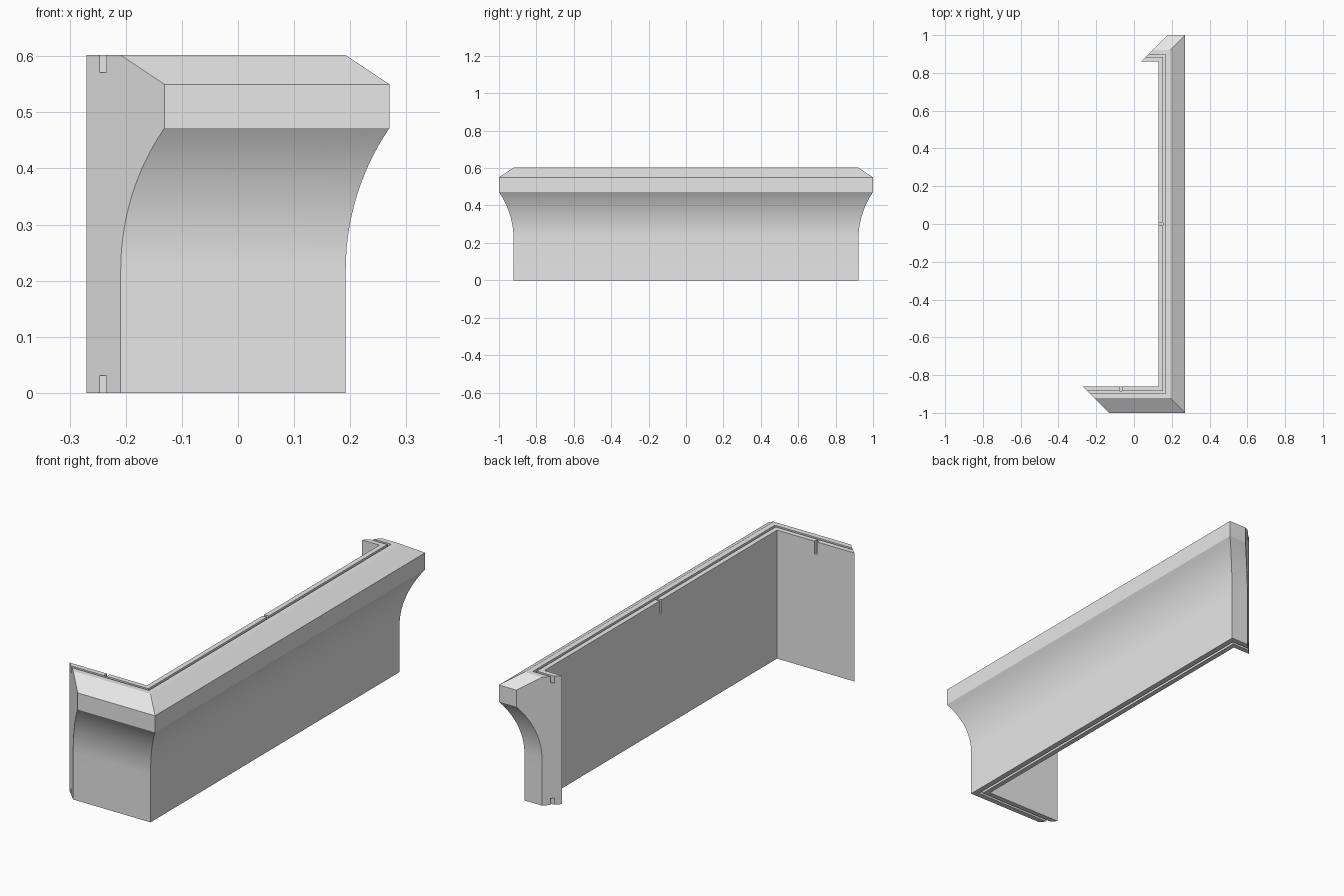
import bpy, bmesh, math

if "Cube" in bpy.data.objects:
    bpy.data.objects.remove(bpy.data.objects["Cube"])

HEIGHT, WALL, TIP = 0.602, 0.061, 0.139
LIP_LOW, LIP_HIGH, COVE_START = 0.472, 0.55, 0.22
G0, G1, G_DEPTH = 0.0235, 0.0355, 0.031        # groove sides and depth
INNER_X, INNER_Y = 0.131, 0.861

grey = bpy.data.materials.new("light_grey")
grey.diffuse_color = (0.8, 0.8, 0.8, 1)
grey.use_nodes = True
grey.node_tree.nodes["Principled BSDF"].inputs["Base Color"].default_value = grey.diffuse_color

# Cross-section: (outward offset from the inner face, height)
profile = [(0, 0), (G0, 0), (G0, G_DEPTH), (G1, G_DEPTH), (G1, 0), (WALL, 0)]
rise, run = LIP_LOW - COVE_START, TIP - WALL
radius = (rise ** 2 + run ** 2) / (2 * run)
sweep = math.asin(rise / radius)
STEPS = 14
for i in range(STEPS + 1):                      # concave cove
    a = sweep * i / STEPS
    profile.append((WALL + radius * (1 - math.cos(a)),
                    COVE_START + radius * math.sin(a)))
profile += [(TIP, LIP_HIGH), (WALL, HEIGHT), (G1, HEIGHT),
            (G1, HEIGHT - G_DEPTH), (G0, HEIGHT - G_DEPTH),
            (G0, HEIGHT), (0, HEIGHT)]

# Path of the inner face: short front leg, long side, shorter back leg.
# Every station is mitred at 45 degrees: (x, y, y direction)
stations = [(-0.27, -INNER_Y, -1), (INNER_X, -INNER_Y, -1),
            (INNER_X, INNER_Y, 1), (0.04, INNER_Y, 1)]

bm = bmesh.new()
rings = [[bm.verts.new((x + d, y + s * d, z)) for d, z in profile]
         for x, y, s in stations]
n = len(profile)
for a, b in zip(rings, rings[1:]):
    for i in range(n):
        j = (i + 1) % n
        bm.faces.new((a[i], a[j], b[j], b[i]))
bm.faces.new(rings[0])
bm.faces.new(rings[-1])
bmesh.ops.recalc_face_normals(bm, faces=bm.faces)
mesh = bpy.data.meshes.new("cornice")
bm.to_mesh(mesh)
bm.free()
cornice = bpy.data.objects.new("cornice", mesh)
bpy.context.collection.objects.link(cornice)
mesh.materials.append(grey)


# Small slots from the inner face into the top groove
def cut_slot(centre, size):
    bpy.ops.mesh.primitive_cube_add(size=1, location=centre)
    cutter = bpy.context.object
    cutter.name = "slot_cutter"
    cutter.scale = size
    cutter.hide_render = True
    cutter.data.materials.append(grey)
    mod = cornice.modifiers.new("slot", 'BOOLEAN')
    mod.operation, mod.solver, mod.object = 'DIFFERENCE', 'EXACT', cutter
    bpy.context.view_layer.objects.active = cornice
    bpy.ops.object.modifier_apply(modifier=mod.name)
    bpy.data.objects.remove(cutter, do_unlink=True)


SLOT_W, SLOT_D, OVER = 0.014, 0.06, 0.02
reach = G0 + OVER
z = HEIGHT - SLOT_D / 2 + OVER / 2
cut_slot((INNER_X + (G0 - OVER) / 2, 0, z), (reach, SLOT_W, SLOT_D + OVER))
cut_slot((-0.07, -INNER_Y - (G0 - OVER) / 2, z), (SLOT_W, reach, SLOT_D + OVER))

# Smooth cove, crisp corners
bpy.ops.object.select_all(action='DESELECT')
cornice.select_set(True)
bpy.context.view_layer.objects.active = cornice
bpy.ops.object.shade_smooth_by_angle(angle=math.radians(20))
